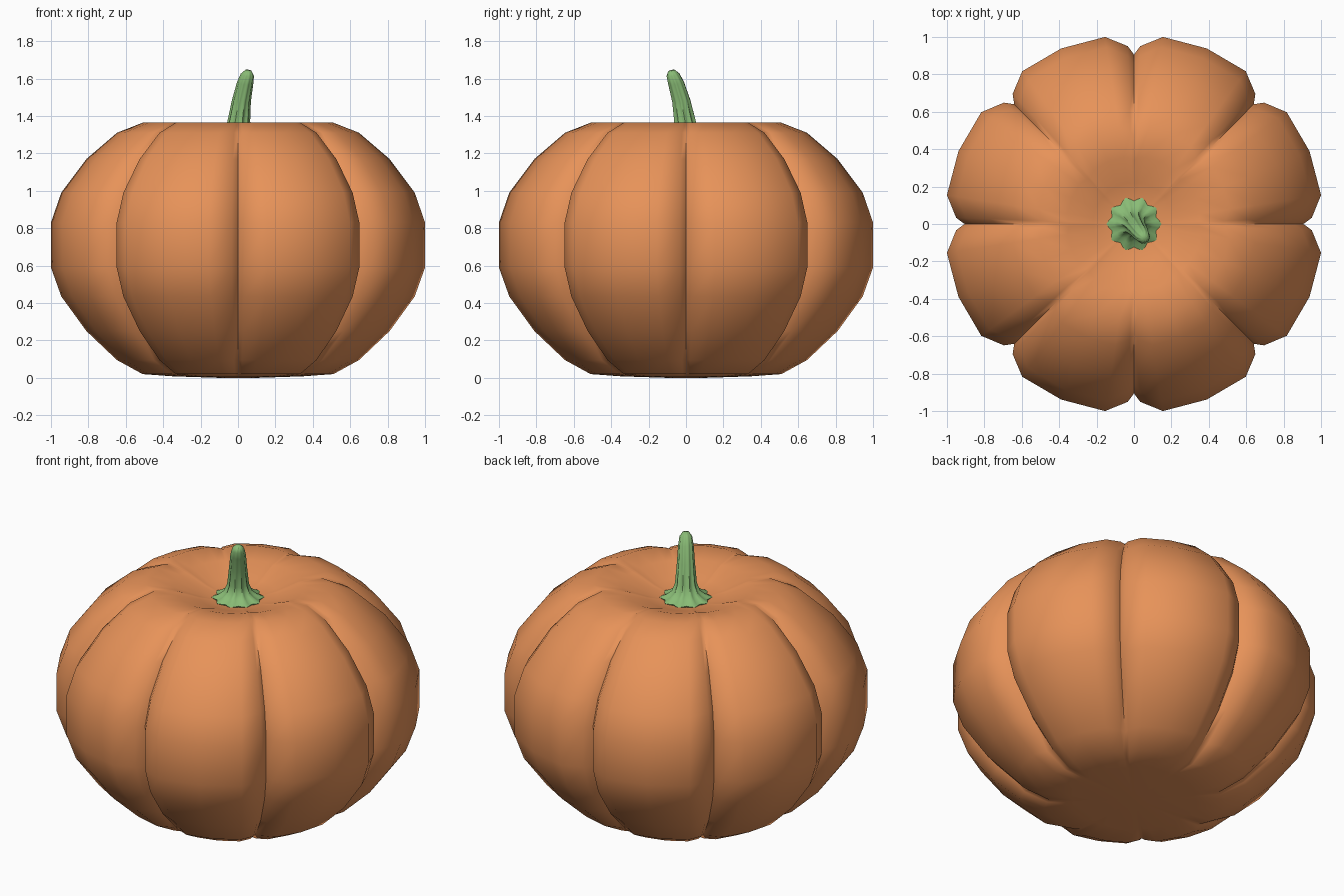
import bpy, bmesh
from math import sin, cos, pi, radians

if "Cube" in bpy.data.objects:
    bpy.data.objects.remove(bpy.data.objects["Cube"])


def material(name, rgb):
    m = bpy.data.materials.new(name)
    m.diffuse_color = (*rgb, 1)
    m.use_nodes = True
    m.node_tree.nodes["Principled BSDF"].inputs["Base Color"].default_value = m.diffuse_color
    return m


def loft(name, rings, mat, sharp):
    """Skin closed rings of points from bottom to top and cap both ends with a fan."""
    bm = bmesh.new()
    rows = [[bm.verts.new(p) for p in ring] for ring in rings]
    n = len(rows[0])
    for a, b in zip(rows, rows[1:]):
        for i in range(n):
            j = (i + 1) % n
            bm.faces.new((a[i], a[j], b[j], b[i]))
    for row, flip in ((rows[0], True), (rows[-1], False)):
        c = sum((v.co for v in row), row[0].co * 0) / n
        tip = bm.verts.new(c)
        for i in range(n):
            f = (row[i], row[(i + 1) % n], tip)
            bm.faces.new(f[::-1] if flip else f)
    me = bpy.data.meshes.new(name)
    bm.to_mesh(me)
    bm.free()
    ob = bpy.data.objects.new(name, me)
    bpy.context.collection.objects.link(ob)
    me.materials.append(mat)
    bpy.context.view_layer.objects.active = ob
    ob.select_set(True)
    bpy.ops.object.shade_smooth_by_angle(angle=radians(sharp))
    ob.select_set(False)
    return ob


# Pumpkin body: eight lobes, each six segments wide between narrow grooves
LOBE = [(0, 0.105), (2, 0.06), (8.8, 0.0), (22.5, -0.004), (36.2, 0.0), (43, 0.06)]
# radius at the lobe shoulder, height, groove strength
BODY = [(0.10, 0.0, 0), (0.35, 0.008, 0.4), (0.516, 0.02, 0.9), (0.655, 0.095, 1),
        (0.82, 0.25, 1), (0.956, 0.435, 1), (1.012, 0.59, 1), (1.012, 0.83, 1),
        (0.956, 0.99, 1), (0.82, 1.17, 1), (0.655, 1.31, 1), (0.516, 1.364, 0.9),
        (0.36, 1.348, 0.5), (0.22, 1.30, 0.2), (0.11, 1.275, 0)]


def body_ring(r, z, strength):
    pts = []
    for k in range(8):
        for deg, depth in LOBE:
            a = radians(45 * k + deg)
            q = r * (1 - depth * strength)
            pts.append((q * cos(a), q * sin(a), z))
    return pts


loft("pumpkin_body", [body_ring(*p) for p in BODY],
     material("pumpkin_orange", (0.80, 0.29, 0.10)), 80)

# Stem: ribbed, flared at the foot and leaning to the front right
# centre x, centre y, height, radius, rib depth
STEM = [(0, 0, 1.265, 0.125, 0.09), (0, 0, 1.285, 0.135, 0.09), (0, 0, 1.302, 0.10, 0.10),
        (0, 0, 1.325, 0.072, 0.10), (0.004, -0.005, 1.37, 0.056, 0.09),
        (0.018, -0.025, 1.48, 0.047, 0.08), (0.038, -0.053, 1.575, 0.041, 0.06),
        (0.05, -0.07, 1.62, 0.034, 0.04), (0.056, -0.078, 1.643, 0.017, 0)]
RIBS, SEG = 10, 40


def stem_ring(x, y, z, r, rib):
    lean = 0.3 * max(0, (z - 1.37) / 0.27)
    pts = []
    for i in range(SEG):
        a = 2 * pi * i / SEG
        q = r * (1 + rib * cos(RIBS * a))
        dx, dy = q * cos(a), q * sin(a)
        pts.append((x + dx, y + dy, z - lean * (0.6 * dx - 0.8 * dy)))
    return pts


loft("pumpkin_stem", [stem_ring(*s) for s in STEM],
     material("stem_green", (0.25, 0.50, 0.18)), 60)
